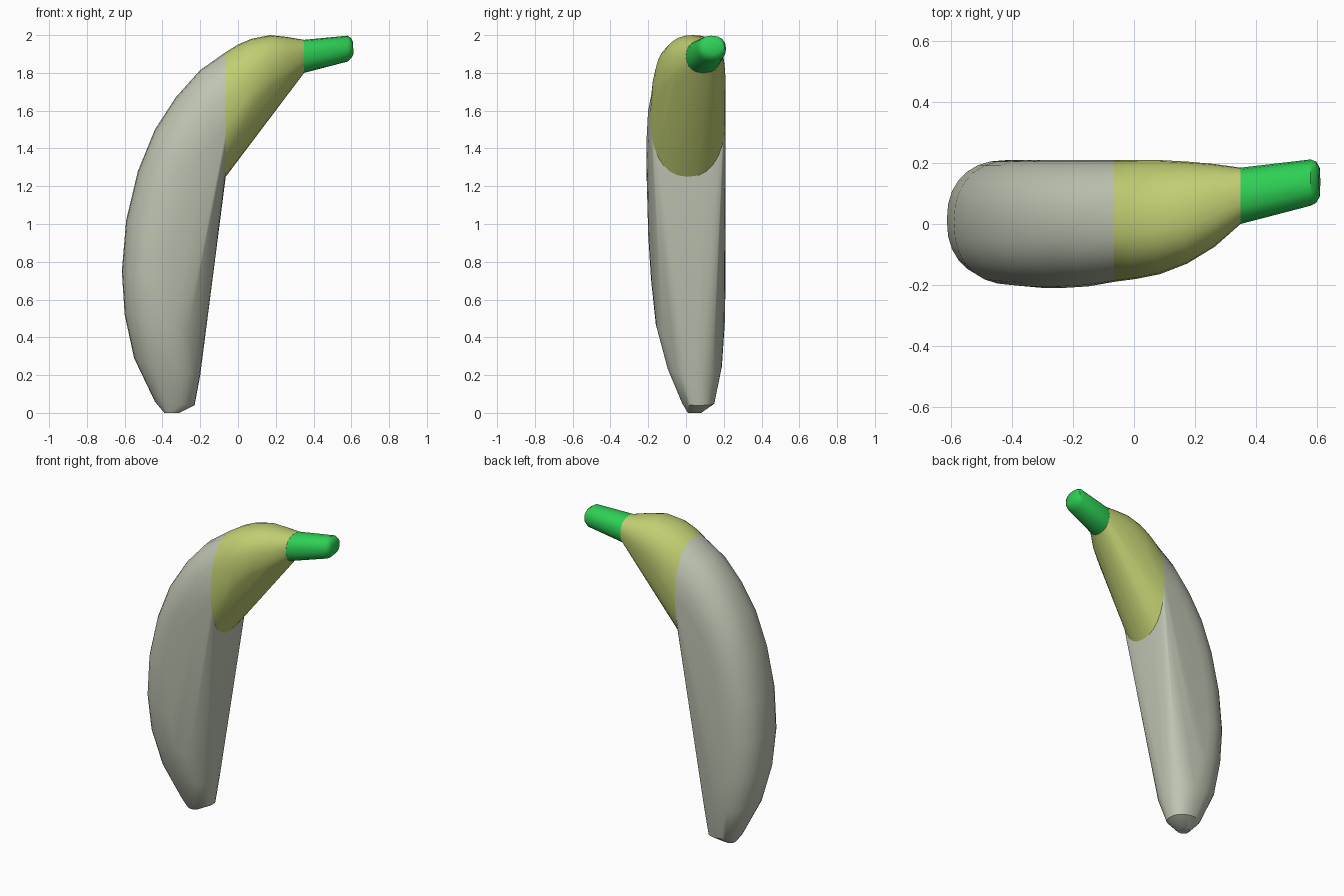
import bpy, bmesh, math

old = bpy.data.objects.get("Cube")
if old:
    bpy.data.objects.remove(old, do_unlink=True)


def material(name, rgb):
    m = bpy.data.materials.new(name)
    m.use_nodes = True
    m.diffuse_color = (*rgb, 1)
    m.node_tree.nodes["Principled BSDF"].inputs["Base Color"].default_value = (*rgb, 1)
    return m


def ring(outer, inner, y_range, sides, power):
    """Rounded cross-section spanning outer to inner (x, z) and front to back (y)."""
    points = []
    for i in range(sides):
        a = math.tau * i / sides
        c, s = math.cos(a), math.sin(a)
        u = math.copysign(abs(c) ** (2 / power), c) / 2 + 0.5
        v = math.copysign(abs(s) ** (2 / power), s) / 2 + 0.5
        points.append((inner[0] + (outer[0] - inner[0]) * u,
                       y_range[0] + (y_range[1] - y_range[0]) * v,
                       inner[1] + (outer[1] - inner[1]) * u))
    return points


def hull_part(name, sections, mat, sides=28, power=2.3):
    """Solid skin stretched around a row of cross-sections."""
    bm = bmesh.new()
    for section in sections:
        for p in ring(*section, sides, power):
            bm.verts.new(p)
    res = bmesh.ops.convex_hull(bm, input=bm.verts)
    loose = {g for g in res["geom_interior"] + res["geom_unused"]
             if isinstance(g, bmesh.types.BMVert)}
    bmesh.ops.delete(bm, geom=list(loose), context="VERTS")
    bmesh.ops.recalc_face_normals(bm, faces=bm.faces)
    mesh = bpy.data.meshes.new(name)
    bm.to_mesh(mesh)
    bm.free()
    mesh.materials.append(mat)
    obj = bpy.data.objects.new(name, mesh)
    bpy.context.collection.objects.link(obj)
    bpy.ops.object.select_all(action="DESELECT")
    obj.select_set(True)
    bpy.context.view_layer.objects.active = obj
    bpy.ops.object.shade_smooth_by_angle(angle=math.radians(35))
    return obj


# Shared joints between the parts
body_joint = ((-0.065, 1.91), (-0.065, 1.25), (-0.19, 0.21))
stem_joint = ((0.35, 1.975), (0.35, 1.80), (0.0, 0.185))

# Long pale body, from the tip up
hull_part("lower_body", [
    ((-0.39, 0.0), (-0.31, 0.0), (0.01, 0.08)),
    ((-0.44, 0.06), (-0.23, 0.04), (-0.02, 0.15)),
    ((-0.55, 0.29), (-0.20, 0.20), (-0.10, 0.19)),
    ((-0.60, 0.52), (-0.20, 0.42), (-0.16, 0.205)),
    ((-0.615, 0.75), (-0.22, 0.66), (-0.185, 0.21)),
    ((-0.592, 1.02), (-0.20, 0.86), (-0.20, 0.21)),
    ((-0.53, 1.28), (-0.18, 1.02), (-0.205, 0.21)),
    ((-0.44, 1.50), (-0.16, 1.12), (-0.21, 0.21)),
    ((-0.33, 1.67), (-0.13, 1.18), (-0.21, 0.21)),
    ((-0.20, 1.815), (-0.10, 1.23), (-0.205, 0.21)),
    body_joint,
], material("pale grey", (0.52, 0.56, 0.45)))

# Curved neck
hull_part("neck", [
    body_joint,
    ((0.0, 1.95), (0.02, 1.42), (-0.18, 0.21)),
    ((0.07, 1.98), (0.10, 1.54), (-0.165, 0.21)),
    ((0.17, 2.0), (0.18, 1.64), (-0.13, 0.205)),
    ((0.26, 1.99), (0.27, 1.72), (-0.075, 0.197)),
    stem_joint,
], material("yellow green", (0.54, 0.62, 0.17)))

# Stem with a rounded end
hull_part("stem", [
    stem_joint,
    ((0.58, 1.997), (0.58, 1.86), (0.06, 0.212)),
    ((0.598, 1.985), (0.60, 1.88), (0.07, 0.205)),
    ((0.608, 1.965), (0.612, 1.90), (0.09, 0.185)),
], material("bright green", (0.027, 0.63, 0.09)), sides=16)
